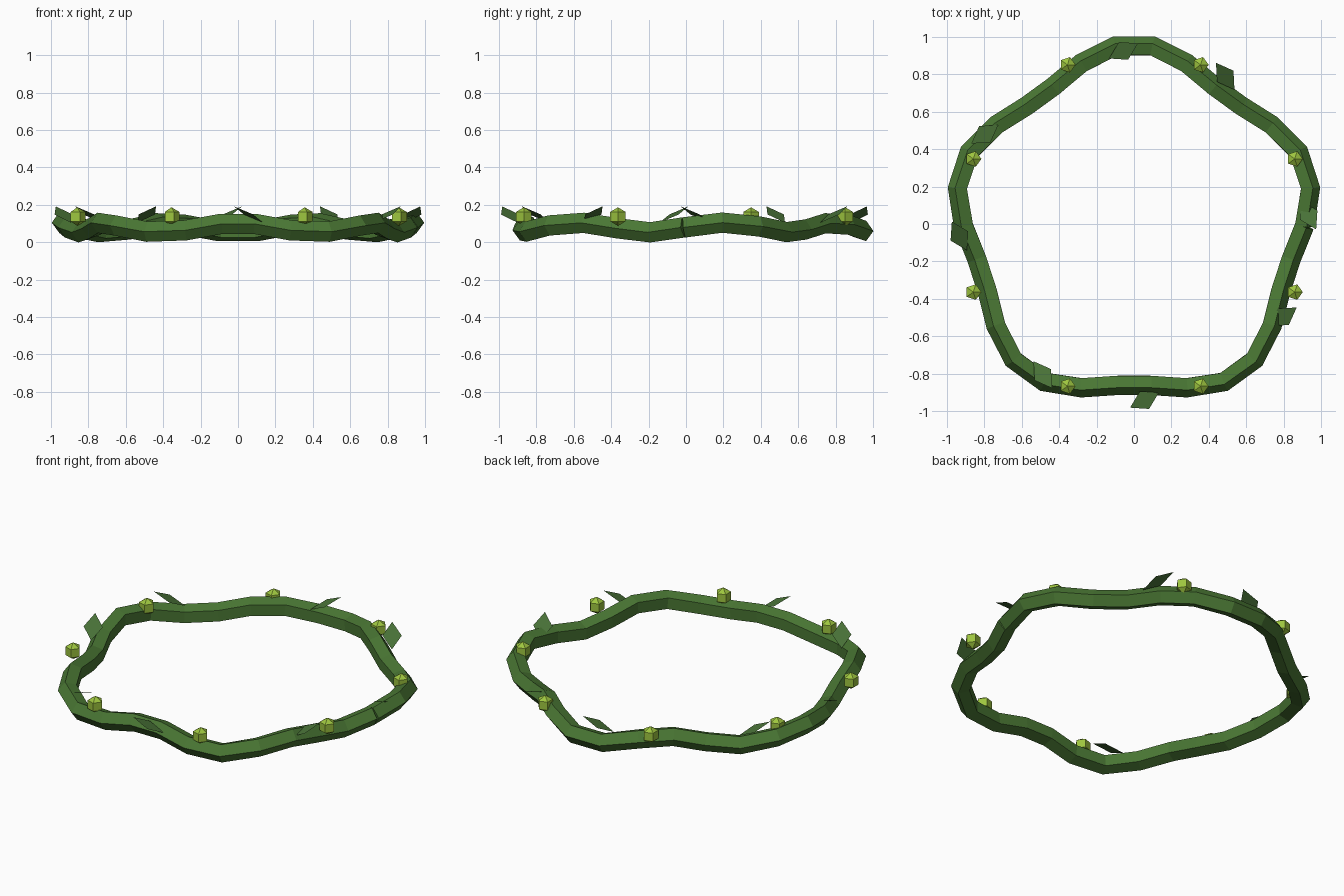
import bpy, bmesh
from math import sin, cos, pi, radians
from mathutils import Vector, Matrix

cube = bpy.data.objects.get("Cube")
if cube:
    bpy.data.objects.remove(cube, do_unlink=True)

CENTRE = Vector((0, -0.008, 0))
UP = Vector((0, 0, 1))


def material(name, color):
    mat = bpy.data.materials.new(name)
    mat.use_nodes = True
    mat.diffuse_color = color
    mat.node_tree.nodes["Principled BSDF"].inputs["Base Color"].default_value = color
    return mat


def finish(bm, name, mat):
    mesh = bpy.data.meshes.new(name)
    bm.to_mesh(mesh)
    bm.free()
    mesh.materials.append(mat)
    obj = bpy.data.objects.new(name, mesh)
    bpy.context.collection.objects.link(obj)
    return obj


def polar(angle, radius, z):
    return CENTRE + Vector((radius * cos(angle), radius * sin(angle), z))


vine_green = material("vine green", (0.068, 0.185, 0.034, 1))
leaf_green = material("leaf green", (0.065, 0.165, 0.038, 1))
berry_lime = material("berry lime", (0.34, 0.56, 0.05, 1))

# Vine: five-sided tube swept along a wavy ring, its two ends meeting at +x
STEPS, SIDES, TUBE = 30, 5, 0.057
path = []
for i in range(STEPS + 1):
    a = 2 * pi * i / STEPS
    path.append(polar(a, 0.907 + 0.061 * sin(5 * a), 0.079 + 0.026 * sin(7 * a)))

bm = bmesh.new()
rings = []
for i, p in enumerate(path):
    tangent = (path[min(i + 1, STEPS)] - path[max(i - 1, 0)]).normalized()
    out = tangent.cross(UP).normalized()
    up = out.cross(tangent)
    rings.append([bm.verts.new(p + TUBE * (out * cos(t) + up * sin(t)))
                  for t in (2 * pi * s / SIDES for s in range(SIDES))])
for r0, r1 in zip(rings, rings[1:]):
    for s in range(SIDES):
        n = (s + 1) % SIDES
        bm.faces.new((r0[s], r0[n], r1[n], r1[s]))
bm.faces.new(rings[0])
bm.faces.new(rings[-1])
bmesh.ops.recalc_face_normals(bm, faces=bm.faces)
finish(bm, "vine_ring", vine_green)

# Leaves: tilted diamonds that point alternately along the ring
for k in range(8):
    angle = radians(45 * k + 8.5)
    side = 1 if k % 2 else -1
    out = Vector((cos(angle), sin(angle), 0))
    along = Vector((-sin(angle), cos(angle), 0)) * side
    base = polar(angle, 0.903, 0.105)
    span = along * 0.165 + out * 0.057 + UP * 0.087
    across = (out * 0.95 - along * 0.33) * 0.053
    middle = base + span * 0.5
    bm = bmesh.new()
    face = bm.faces.new([bm.verts.new(v) for v in
                         (base, middle + across, base + span, middle - across)])
    face.normal_update()
    if face.normal.z < 0:
        face.normal_flip()
    finish(bm, f"leaf_{k + 1}", leaf_green)

# Berries: five-sided low-poly beads halfway between the leaves
for k in range(8):
    bm = bmesh.new()
    bmesh.ops.create_uvsphere(bm, u_segments=5, v_segments=3, radius=0.05,
                              matrix=Matrix.Rotation(-pi / 2, 4, "Z"))
    berry = finish(bm, f"berry_{k + 1}", berry_lime)
    berry.location = polar(radians(45 * k + 22.5), 0.93, 0.137)
